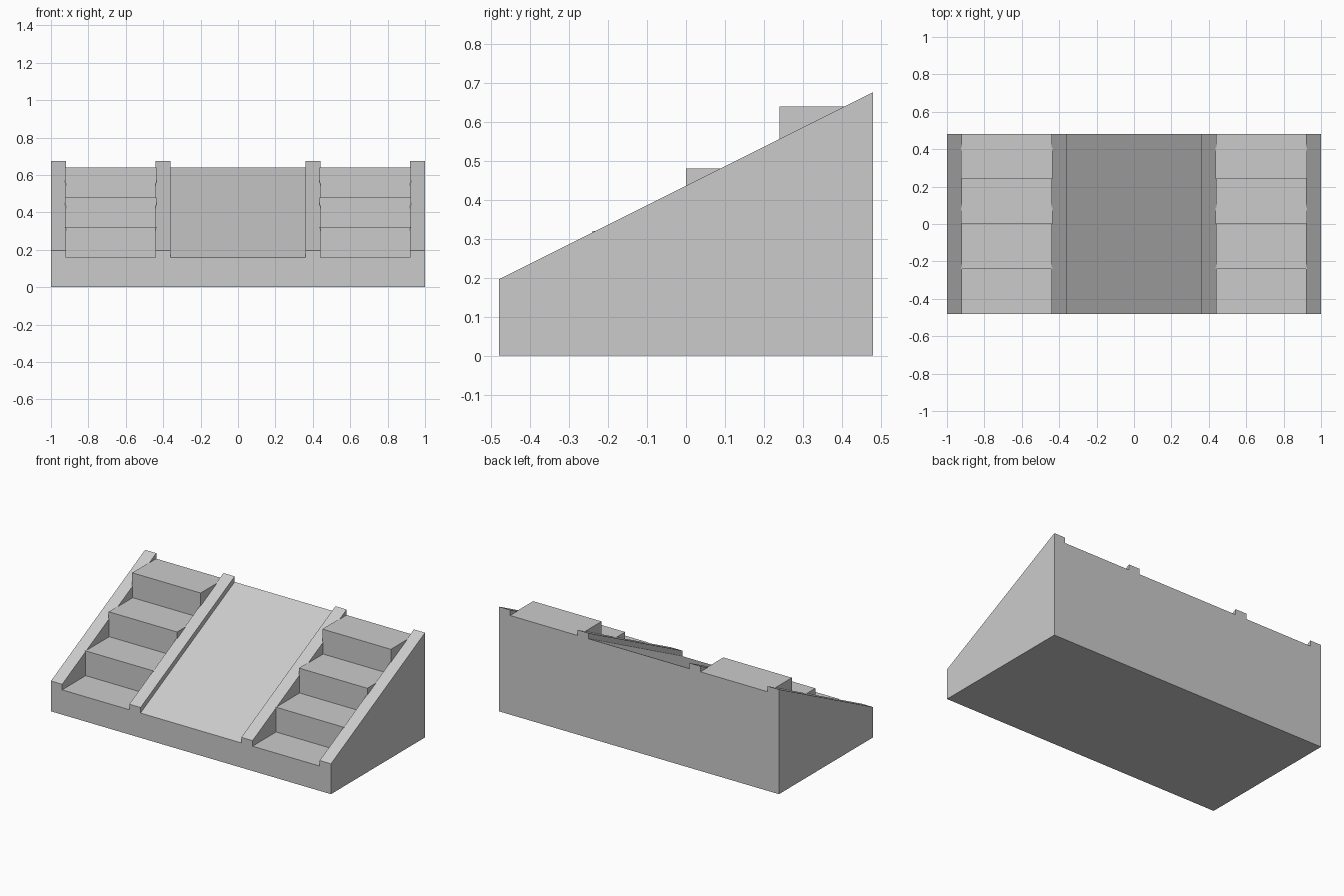
import bpy

if "Cube" in bpy.data.objects:
    bpy.data.objects.remove(bpy.data.objects["Cube"])

HALF_DEPTH = 0.48
RISE, RUN = 0.16, 0.24


def extrude_profile(name, profile, x0, x1):
    """Closed solid from a (y, z) outline swept along x."""
    n = len(profile)
    verts = [(x, y, z) for x in (x0, x1) for y, z in profile]
    faces = [tuple(range(n))[::-1], tuple(range(n, 2 * n))]
    faces += [(i, (i + 1) % n, (i + 1) % n + n, i + n) for i in range(n)]
    mesh = bpy.data.meshes.new(name)
    mesh.from_pydata(verts, [], faces)
    obj = bpy.data.objects.new(name, mesh)
    bpy.context.collection.objects.link(obj)
    return obj


def wedge(front_z, back_z):
    d = HALF_DEPTH
    return [(-d, 0), (d, 0), (d, back_z), (-d, front_z)]


# Stair outline: four treads rising to the back
stairs = [(-HALF_DEPTH, 0), (HALF_DEPTH, 0)]
for i in reversed(range(4)):
    y = -HALF_DEPTH + i * RUN
    stairs += [(y + RUN, (i + 1) * RISE), (y, (i + 1) * RISE)]

# Central ramp
body = extrude_profile("staircase_with_ramp", wedge(0.16, 0.64), -0.38, 0.38)

# Flights and sloping side walls, mirrored left and right
parts = []
for side, s in (("left", -1), ("right", 1)):
    for name, outline, a, b in (
        ("inner_wall", wedge(0.196, 0.676), 0.36, 0.44),
        ("stair_flight", stairs, 0.435, 0.924),
        ("outer_wall", wedge(0.196, 0.676), 0.92, 1.0),
    ):
        x0, x1 = sorted((s * a, s * b))
        parts.append(extrude_profile(f"{side}_{name}", outline, x0, x1))

# Fuse everything into one clean block
for part in parts:
    mod = body.modifiers.new(part.name, 'BOOLEAN')
    mod.operation = 'UNION'
    mod.solver = 'EXACT'
    mod.object = part
bpy.context.view_layer.objects.active = body
body.select_set(True)
for mod in list(body.modifiers):
    bpy.ops.object.modifier_apply(modifier=mod.name)
for part in parts:
    bpy.data.objects.remove(part)
